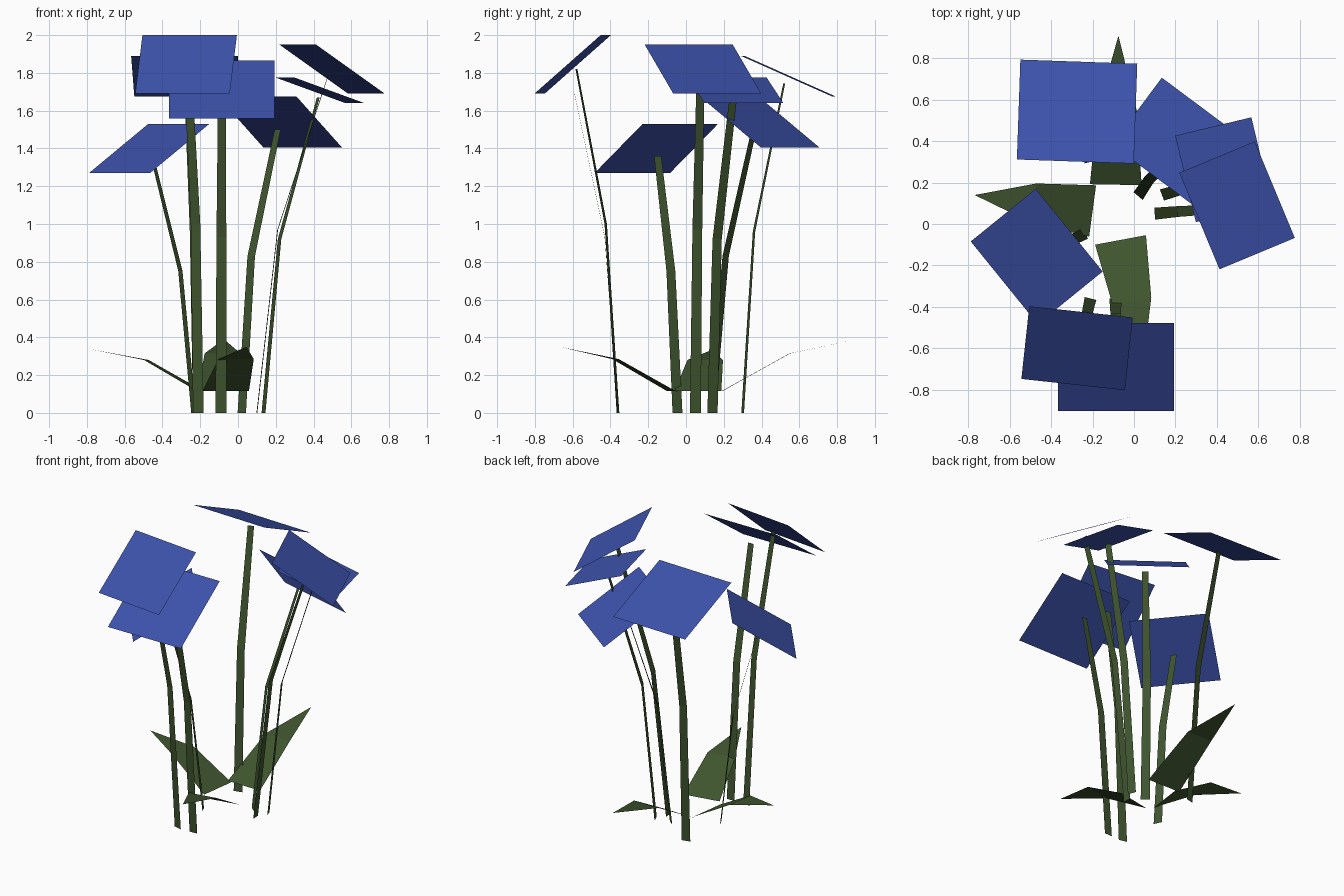
import bpy
from math import radians
from mathutils import Vector, Matrix

cube = bpy.data.objects.get("Cube")
if cube:
    bpy.data.objects.remove(cube, do_unlink=True)


def make_material(name, color):
    mat = bpy.data.materials.new(name)
    mat.use_nodes = True
    mat.diffuse_color = color
    mat.node_tree.nodes["Principled BSDF"].inputs["Base Color"].default_value = color
    return mat


petal_blue = make_material("petal_blue", (0.046, 0.085, 0.41, 1))
leaf_green = make_material("leaf_green", (0.05, 0.09, 0.028, 1))


def make_object(name, verts, faces, mat):
    mesh = bpy.data.meshes.new(name)
    mesh.from_pydata([tuple(v) for v in verts], [], faces)
    mesh.materials.append(mat)
    obj = bpy.data.objects.new(name, mesh)
    bpy.context.collection.objects.link(obj)
    return obj


def make_flower(name, center, width, heading, tilt):
    """Flat card whose downhill side points along the heading."""
    turn = Matrix.Rotation(radians(heading), 3, "Z") @ Matrix.Rotation(radians(tilt), 3, "Y")
    half_w, half_l = width / 2, width * 0.935 / 2
    corners = [(-half_l, -half_w), (half_l, -half_w), (half_l, half_w), (-half_l, half_w)]
    verts = [Vector(center) + turn @ Vector((x, y, 0)) for x, y in corners]
    make_object(name, verts, [(0, 1, 2, 3)], petal_blue)


def make_stem(name, path):
    """Tapering ribbon, its flat side turned towards the way it leans."""
    path = [Vector(p) for p in path]
    lean = path[-1] - path[0]
    side = Vector((-lean.y, lean.x, 0)).normalized()
    verts = []
    for point, half in zip(path, (0.029, 0.026, 0.021)):
        verts += [point - side * half, point + side * half]
    make_object(name, verts, [(0, 1, 3, 2), (2, 3, 5, 4)], leaf_green)


def make_leaf(name, base, tip, mid_height):
    """Pointed blade: a folded quad ending in a triangle."""
    base, tip = Vector(base), Vector(tip)
    middle = base.lerp(tip, 0.5)
    middle.z = mid_height
    run = tip - base
    side = Vector((-run.y, run.x, 0)).normalized()
    verts = [base + side * 0.125, base - side * 0.125,
             middle - side * 0.095, middle + side * 0.095, tip]
    make_object(name, verts, [(0, 1, 2, 3), (3, 2, 4)], leaf_green)


# Each flower: centre, width, downhill heading, tilt, then the stem path
flowers = {
    "back": ((-0.275, 0.543, 1.782), 0.565, 88, 24,
             [(-0.21, 0.30, 0), (-0.23, 0.36, 0.96), (-0.265, 0.52, 1.745)]),
    "front_top": ((-0.275, -0.60, 1.845), 0.503, 263.8, 41.3,
                  [(-0.21, -0.36, 0), (-0.225, -0.425, 1.0), (-0.265, -0.58, 1.82)]),
    "front_low": ((-0.086, -0.69, 1.712), 0.56, 270, 35.6,
                  [(-0.09, -0.36, 0), (-0.088, -0.43, 0.93), (-0.085, -0.59, 1.69)]),
    "right": ((-0.47, -0.157, 1.40), 0.514, 219, 32.8,
              [(-0.235, -0.045, 0), (-0.305, -0.08, 0.75), (-0.455, -0.15, 1.36)]),
    "back_left": ((0.222, 0.39, 1.54), 0.519, 53.3, 33.8,
                  [(0.02, 0.135, 0), (0.07, 0.21, 0.83), (0.21, 0.36, 1.5)]),
    "left_low": ((0.433, 0.262, 1.708), 0.43, 13.5, 19.6,
                 [(0.135, 0.14, 0), (0.22, 0.165, 0.92), (0.425, 0.25, 1.67)]),
    "left_top": ((0.498, 0.09, 1.82), 0.505, 22.6, 33.4,
                 [(0.10, 0.05, 0), (0.21, 0.06, 0.97), (0.475, 0.077, 1.78)]),
}
for place, (center, width, heading, tilt, path) in flowers.items():
    make_flower("flower_" + place, center, width, heading, tilt)
    make_stem("stem_" + place, path)

# Leaves spreading from the foot of the plant
make_leaf("leaf_front", (-0.065, -0.077, 0.115), (0.045, -0.67, 0.35), 0.285)
make_leaf("leaf_right", (-0.20, 0.063, 0.115), (-0.77, 0.14, 0.335), 0.28)
make_leaf("leaf_back", (-0.088, 0.19, 0.115), (-0.075, 0.91, 0.39), 0.315)
